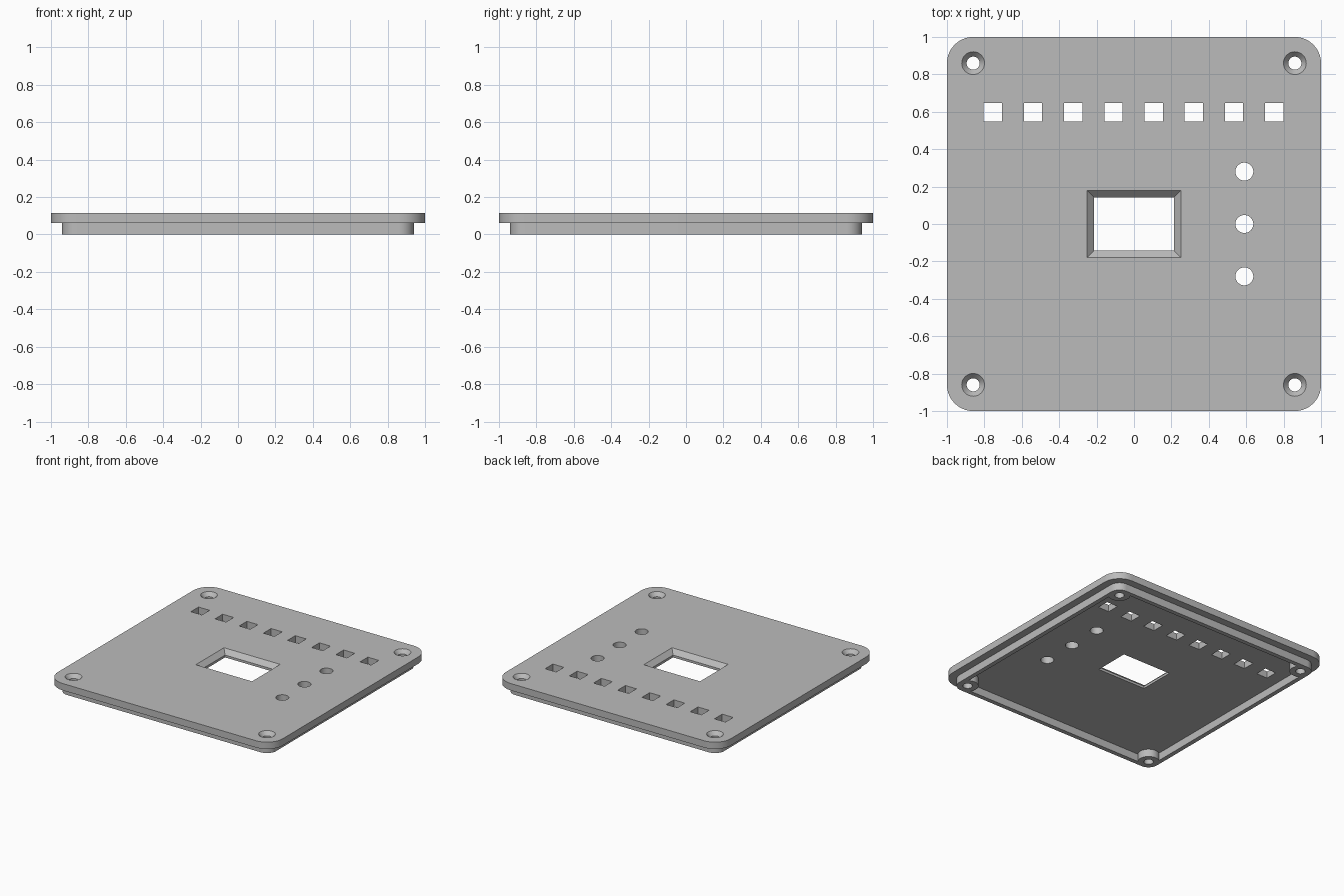
import bpy, bmesh, math

cube = bpy.data.objects.get("Cube")
if cube:
    bpy.data.objects.remove(cube, do_unlink=True)

PLATE_TOP, PLATE_BOTTOM = 0.116, 0.061
SCREW = 0.86

grey = bpy.data.materials.new("plain_grey")
grey.use_nodes = True
colour = (0.5, 0.5, 0.5, 1)
grey.diffuse_color = colour
grey.node_tree.nodes["Principled BSDF"].inputs["Base Color"].default_value = colour


def outline(hx, hy, r, seg):
    """Rounded rectangle; r = 0 is a box and r = hx = hy is a circle."""
    pts = []
    for i, (sx, sy) in enumerate([(1, 1), (-1, 1), (-1, -1), (1, -1)]):
        cx, cy = sx * (hx - r), sy * (hy - r)
        round_end = r < min(hx, hy)
        steps = 1 if r == 0 else seg + round_end
        for k in range(steps):
            a = math.pi / 2 * (i + k / seg)
            pts.append((cx + r * math.cos(a), cy + r * math.sin(a)))
    return pts


def loft(bm, sections, x=0, y=0, seg=10):
    """Closed solid through (hx, hy, r, z) sections listed from bottom to top."""
    rings = [[bm.verts.new((x + px, y + py, z)) for px, py in outline(hx, hy, r, seg)]
             for hx, hy, r, z in sections]
    n = len(rings[0])
    for low, high in zip(rings, rings[1:]):
        for i in range(n):
            j = (i + 1) % n
            bm.faces.new((low[i], low[j], high[j], high[i]))
    bm.faces.new(rings[0][::-1])
    bm.faces.new(rings[-1])


def make(name, solids):
    bm = bmesh.new()
    for sections, x, y in solids:
        loft(bm, sections, x, y)
    mesh = bpy.data.meshes.new(name)
    bm.to_mesh(mesh)
    bm.free()
    mesh.materials.append(grey)
    obj = bpy.data.objects.new(name, mesh)
    bpy.context.collection.objects.link(obj)
    return obj


def combine(target, other, operation):
    mod = target.modifiers.new(operation, 'BOOLEAN')
    mod.operation = operation
    mod.solver = 'EXACT'
    mod.object = other
    bpy.context.view_layer.objects.active = target
    bpy.ops.object.modifier_apply(modifier=mod.name)
    bpy.data.objects.remove(other, do_unlink=True)


def prism(hx, hy, r, z0, z1):
    return [(hx, hy, r, z0), (hx, hy, r, z1)]


corners = [(sx * SCREW, sy * SCREW) for sx in (-1, 1) for sy in (-1, 1)]

# Cover plate, stepped lip underneath and corner screw bosses
plate = make("cover_plate", [(prism(1, 1, 0.14, PLATE_BOTTOM, PLATE_TOP), 0, 0)])
lip = make("lip", [(prism(0.94, 0.94, 0.08, 0, 0.08), 0, 0)])
cavity = make("cavity", [(prism(0.905, 0.905, 0.045, -0.1, 0.2), 0, 0)])
bosses = make("bosses", [(prism(0.079, 0.079, 0.079, 0, 0.08), x, y) for x, y in corners])
combine(lip, cavity, 'DIFFERENCE')
combine(lip, bosses, 'UNION')
combine(plate, lip, 'UNION')

# Openings: countersunk screw holes, square slots, round holes, chamfered window
screw = [(r, r, r, z) for r, z in ((0.035, -0.1), (0.035, PLATE_TOP - 0.03),
                                   (0.061, PLATE_TOP), (0.061, 0.2))]
window = [(0.215, 0.143, 0, -0.1), (0.215, 0.143, 0, PLATE_TOP - 0.036),
          (0.25, 0.179, 0, PLATE_TOP), (0.25, 0.179, 0, 0.2)]
cuts = [(screw, x, y) for x, y in corners]
cuts += [(prism(0.049, 0.049, 0, -0.1, 0.2), -0.755 + 0.215 * i, 0.598) for i in range(8)]
cuts += [(prism(0.048, 0.048, 0.048, -0.1, 0.2), 0.59, y) for y in (-0.28, 0, 0.28)]
cuts.append((window, 0, 0))
combine(plate, make("openings", cuts), 'DIFFERENCE')

# Smooth rounded walls, sharp edges kept
bpy.ops.object.select_all(action='DESELECT')
plate.select_set(True)
bpy.context.view_layer.objects.active = plate
bpy.ops.object.shade_smooth_by_angle(angle=math.radians(30))
